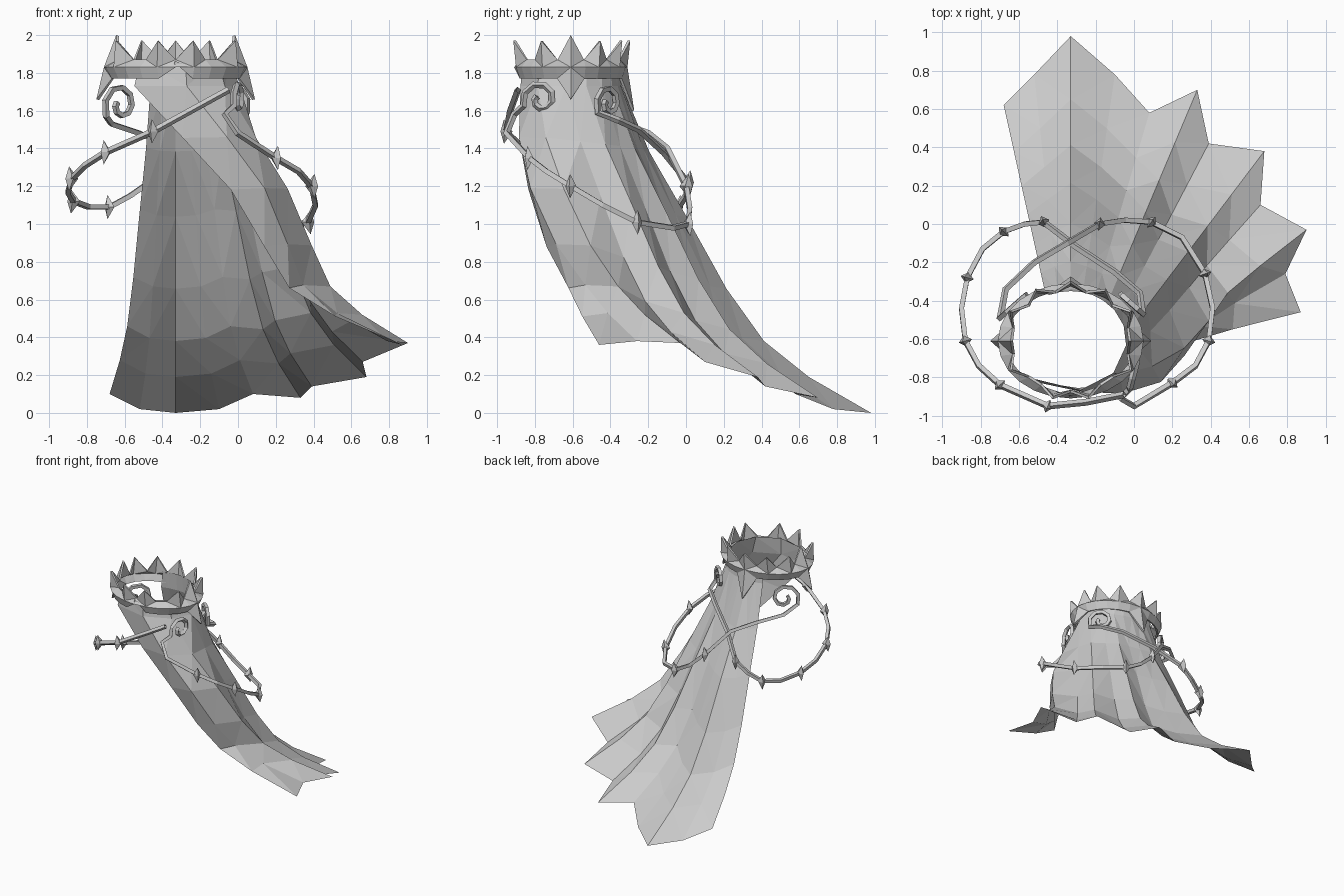
import bpy, bmesh
from math import sin, cos, pi, radians
from mathutils import Vector

if "Cube" in bpy.data.objects:
    bpy.data.objects.remove(bpy.data.objects["Cube"])

grey = bpy.data.materials.new("plain grey")
grey.use_nodes = True
grey.diffuse_color = (0.6, 0.6, 0.6, 1)
grey.node_tree.nodes["Principled BSDF"].inputs["Base Color"].default_value = (0.6, 0.6, 0.6, 1)

NECK = Vector((-0.33, -0.61, 0))


def ring(deg, rx, ry, z):
    a = radians(deg)
    return NECK + Vector((rx * cos(a), ry * sin(a), z))


def finish(name, bm):
    mesh = bpy.data.meshes.new(name)
    bm.to_mesh(mesh)
    bm.free()
    mesh.materials.append(grey)
    obj = bpy.data.objects.new(name, mesh)
    bpy.context.collection.objects.link(obj)
    return obj


def loft(name, rows, closed=False):
    """Skin a sheet of triangles through rows of points."""
    bm = bmesh.new()
    grid = [[bm.verts.new(p) for p in row] for row in rows]
    n = len(rows[0])
    for lower, upper in zip(grid, grid[1:]):
        for i in range(n if closed else n - 1):
            j = (i + 1) % n
            bm.faces.new((lower[i], lower[j], upper[j], upper[i]))
    bmesh.ops.triangulate(bm, faces=bm.faces[:])
    bmesh.ops.recalc_face_normals(bm, faces=bm.faces[:])
    return finish(name, bm)


# Cape: columns fall from the neck ring to a jagged, windswept hem
hem = [(.87, -.46, .36), (.79, -.26, .38), (.9, -.03, .37), (.66, .1, .27),
       (.68, .38, .19), (.39, .42, .14), (.33, .7, .08), (.08, .58, .1),
       (-.1, .78, .02), (-.33, .98, 0), (-.52, .78, .02), (-.68, .62, .1)]
angles = [-130, -80, -40, -5, 18, 38, 54, 67, 79, 90, 102, 113]
falls = [(0, 0), (.2, .11), (.4, .26), (.62, .42), (.78, .57), (.89, .75), (1, 1)]
rows = [[ring(a, .29, .26, 1.87) for a in angles]]
for drop, drift in falls:
    row = []
    for a, end in zip(angles, hem):
        top = ring(a, .34, .27, 1.73)
        front = max(0, -sin(radians(a)))
        bulge = front * sin(pi * min(drop / .8, 1))
        p = top.lerp(Vector(end), drift + .13 * bulge)
        p.y -= .19 * bulge
        p.z = top.z + (end[2] - top.z) * drop
        row.append(p)
    rows.append(row)
loft("cape", rows)

# Spiked collar: a flared band with a zigzag top and drooping points
low, mid, top = [], [], []
for i in range(24):
    a = i * 15
    side = i % 12 == 0
    z_low = 1.66 if side else 1.6 if i == 6 else 1.85 if i == 18 else 1.77
    r = 1.2 if side or i == 6 else 1.0
    low.append(ring(a, .35 * r, .28 * r, z_low))
    mid.append(ring(a, .38, .3, 1.83))
    peak = (i % 2 == 0 and i != 18) or i in (17, 19)
    if i in (16, 20):
        peak = False
    z_top = 2.0 if side else 1.97 if peak else 1.87
    spread = .9 if side else 1.05 if peak else .9
    top.append(ring(a, .35 * spread, .3 * spread, z_top))
collar = loft("spiked_collar", [low, mid, top], closed=True)
rim = collar.modifiers.new("thickness", "SOLIDIFY")
rim.thickness = 0.015


# Thorny vines: square section strands that end in curls
def curl(centre, across, start, turn, radius=.1, steps=11):
    """Spiral inwards in the plane of the across direction and z."""
    pts = []
    for i in range(steps):
        a = radians(start + turn * i * 42)
        r = radius * (1 - .75 * i / (steps - 1))
        pts.append(Vector(centre) + Vector(across) * r * cos(a) + Vector((0, 0, r * sin(a))))
    return pts


def vine(name, pts):
    data = bpy.data.curves.new(name, "CURVE")
    data.dimensions = "3D"
    data.bevel_depth = 0.018
    data.bevel_resolution = 0
    spline = data.splines.new("POLY")
    spline.points.add(len(pts) - 1)
    for point, p in zip(spline.points, pts):
        point.co = (*p, 1)
        point.radius = 1
    spline.use_smooth = False
    data.materials.append(grey)
    obj = bpy.data.objects.new(name, data)
    bpy.context.collection.objects.link(obj)


def thorns(name, pts):
    bm = bmesh.new()
    for p in pts:
        out = Vector((p[0] + .25, p[1] + .45, 0)).normalized()
        side = Vector((-out.y, out.x, 0))
        c = Vector(p)
        belt = [bm.verts.new(c + d) for d in (out * .035, side * .03, out * -.035, side * -.03)]
        for tip in (Vector((0, 0, .065)), Vector((0, 0, -.065))):
            v = bm.verts.new(c + tip + out * .015)
            for i in range(4):
                bm.faces.new((belt[i], belt[(i + 1) % 4], v))
    bmesh.ops.recalc_face_normals(bm, faces=bm.faces[:])
    finish(name, bm)


left_path = [(-.07, -.91, 1.58), (0, -.95, 1.48), (.2, -.83, 1.35), (.32, -.74, 1.28),
             (.39, -.61, 1.2), (.41, -.44, 1.1), (.37, -.26, 1.01), (.25, -.07, .98),
             (.09, .01, 1.0), (-.05, .02, 1.08), (-.18, .0, 1.2), (-.35, -.1, 1.4),
             (-.52, -.2, 1.48), (-.67, -.34, 1.53)]
right_path = [(-.05, -.89, 1.71), (-.25, -.93, 1.6), (-.45, -.95, 1.49), (-.7, -.84, 1.38),
              (-.81, -.74, 1.31), (-.88, -.61, 1.24), (-.9, -.44, 1.17), (-.87, -.28, 1.12),
              (-.79, -.13, 1.09), (-.68, -.04, 1.09), (-.57, 0, 1.15), (-.47, .01, 1.22),
              (-.3, -.12, 1.38), (-.1, -.25, 1.5), (.03, -.36, 1.55)]

front_curl = curl((0, -.77, 1.66), (.25, .97, 0), 200, -1)
right_curl = curl((-.62, -.42, 1.63), (-.75, -.66, 0), -30, 1, .12)
left_curl = curl((-.02, -.41, 1.64), (.75, -.66, 0), -30, 1)
vine("left_vine", front_curl[::-1] + left_path + right_curl)
vine("right_vine", right_path + left_curl)
thorns("left_thorns", [left_path[i] for i in (2, 4, 6, 8, 10)])
thorns("right_thorns", [right_path[i] for i in (2, 3, 5, 7, 9, 11)])
